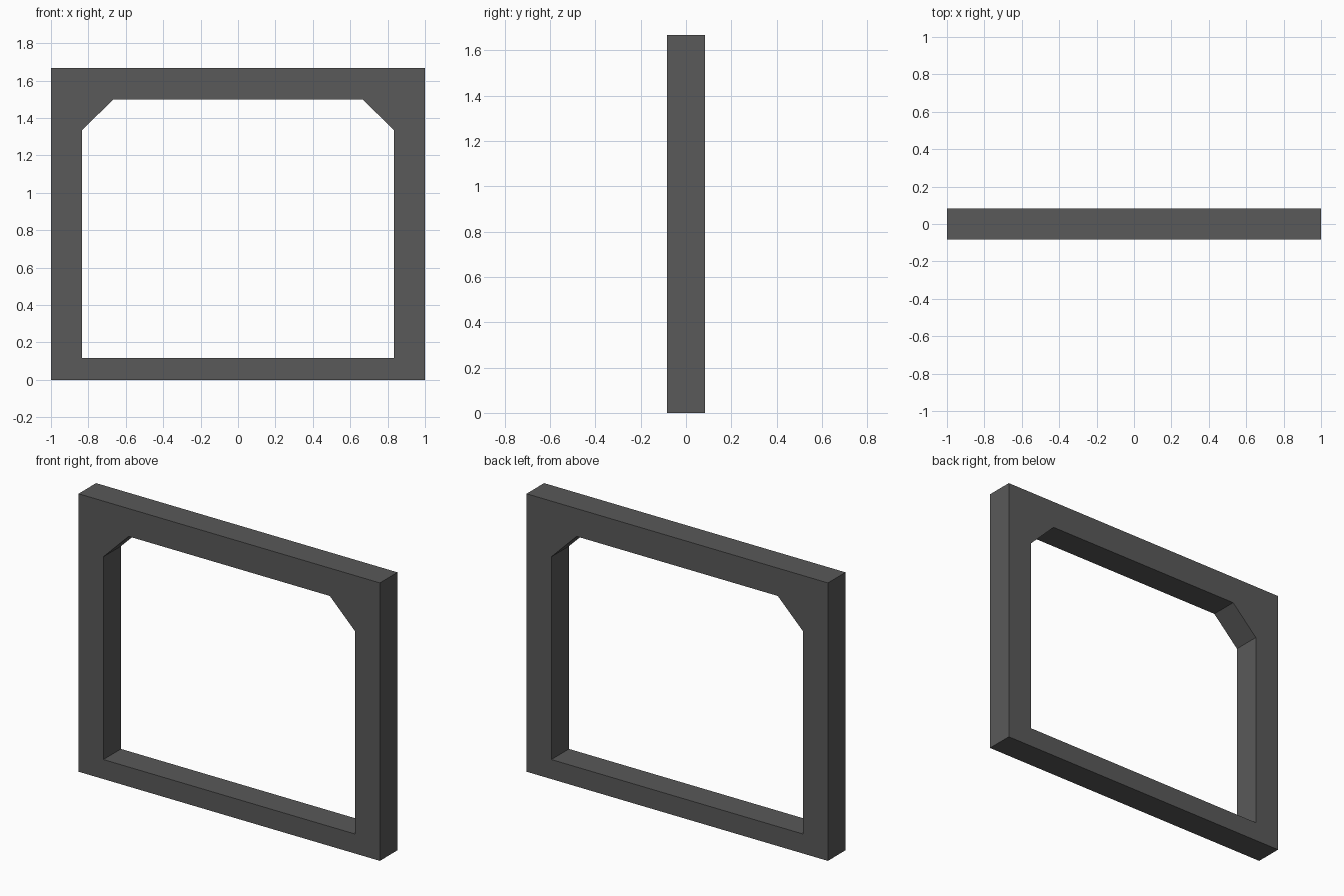
import bpy
import math

if "Cube" in bpy.data.objects:
    bpy.data.objects.remove(bpy.data.objects["Cube"])

DEPTH = 1 / 6

# Outer rectangle and inner opening with chamfered top corners (right half, mirrored)
outer_half = [(1, 0), (1, 1.667)]
inner_half = [(0.835, 0.117), (0.835, 1.333), (0.667, 1.5)]


def add_loop(curve, half):
    points = half + [(-x, z) for x, z in reversed(half)]
    spline = curve.splines.new('POLY')
    spline.points.add(len(points) - 1)
    for p, (x, z) in zip(spline.points, points):
        p.co = (x, z, 0, 1)
    spline.use_cyclic_u = True
    spline.use_smooth = False


# Filled 2D profile with a hole, extruded to the frame depth
curve = bpy.data.curves.new("door_frame", 'CURVE')
curve.dimensions = '2D'
curve.fill_mode = 'BOTH'
curve.extrude = DEPTH / 2
add_loop(curve, outer_half)
add_loop(curve, inner_half)

frame = bpy.data.objects.new("door_frame", curve)
bpy.context.collection.objects.link(frame)
frame.rotation_euler.x = math.pi / 2

# Turn into a clean flat-shaded mesh
bpy.context.view_layer.objects.active = frame
frame.select_set(True)
bpy.ops.object.convert(target='MESH')
frame = bpy.context.object
bpy.ops.object.transform_apply(location=False, rotation=True, scale=False)
bpy.ops.object.mode_set(mode='EDIT')
bpy.ops.mesh.select_all(action='SELECT')
bpy.ops.mesh.remove_doubles(threshold=0.0005)
bpy.ops.mesh.normals_make_consistent(inside=False)
bpy.ops.object.mode_set(mode='OBJECT')
bpy.ops.object.shade_flat()

# Dark grey finish
mat = bpy.data.materials.new("dark_grey")
mat.diffuse_color = (0.1, 0.1, 0.1, 1)
mat.use_nodes = True
mat.node_tree.nodes["Principled BSDF"].inputs["Base Color"].default_value = mat.diffuse_color
frame.data.materials.clear()
frame.data.materials.append(mat)
